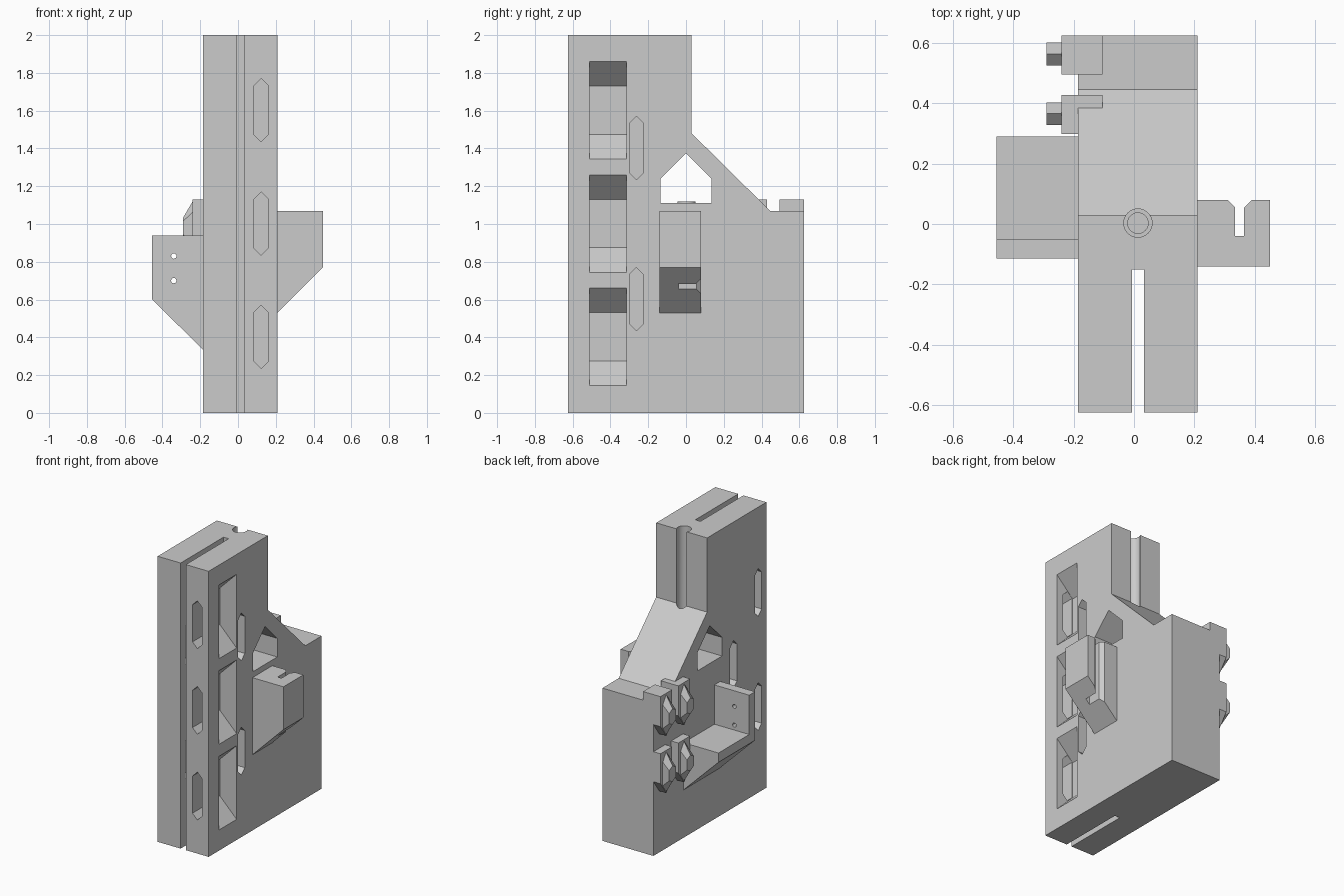
import bpy, bmesh, math
from mathutils import Vector

if "Cube" in bpy.data.objects:
    bpy.data.objects.remove(bpy.data.objects["Cube"])

grey = bpy.data.materials.new("light_grey")
grey.diffuse_color = (0.6, 0.6, 0.6, 1)
grey.use_nodes = True
grey.node_tree.nodes["Principled BSDF"].inputs["Base Color"].default_value = grey.diffuse_color


def finish(name, bm):
    bmesh.ops.recalc_face_normals(bm, faces=bm.faces[:])
    me = bpy.data.meshes.new(name)
    bm.to_mesh(me)
    bm.free()
    me.materials.append(grey)
    ob = bpy.data.objects.new(name, me)
    bpy.context.collection.objects.link(ob)
    return ob


def prism(name, pts, axis, lo, hi):
    """Extrude a 2D outline along an axis; the outline uses the other two axes in x, y, z order."""
    place = {"x": lambda a, b, t: (t, a, b),
             "y": lambda a, b, t: (a, t, b),
             "z": lambda a, b, t: (a, b, t)}[axis]
    bm = bmesh.new()
    face = bm.faces.new([bm.verts.new(place(a, b, lo)) for a, b in pts])
    ext = bmesh.ops.extrude_face_region(bm, geom=[face])
    moved = [v for v in ext["geom"] if isinstance(v, bmesh.types.BMVert)]
    bmesh.ops.translate(bm, verts=moved, vec=Vector(place(0, 0, hi - lo)))
    return finish(name, bm)


def rect(a0, a1, b0, b1):
    return [(a0, b0), (a1, b0), (a1, b1), (a0, b1)]


def circle(a, b, r, n=32):
    return [(a + r * math.cos(2 * math.pi * i / n), b + r * math.sin(2 * math.pi * i / n))
            for i in range(n)]


def long_hex(c, z, hw=0.0375, hh=0.1675, tip=0.0375):
    """Upright slot outline with pointed ends."""
    return [(c, z - hh), (c + hw, z - hh + tip), (c + hw, z + hh - tip),
            (c, z + hh), (c - hw, z + hh - tip), (c - hw, z - hh + tip)]


def combine(ob, other, op="DIFFERENCE"):
    mod = ob.modifiers.new("cut", "BOOLEAN")
    mod.operation = op
    mod.solver = "EXACT"
    mod.object = other
    bpy.context.view_layer.objects.active = ob
    bpy.ops.object.modifier_apply(modifier=mod.name)
    bpy.data.objects.remove(other, do_unlink=True)


# Main body
body = prism("body", [(-0.625, 0), (0.625, 0), (0.625, 1.07), (0.445, 1.07),
                      (0.03, 1.48), (0.03, 2), (-0.625, 2)], "x", -0.185, 0.21)

# Full-height front slit and pointed through window
combine(body, prism("slit", rect(-0.007, 0.033, -0.7, -0.15), "z", -0.1, 2.1))
combine(body, prism("window", [(-0.135, 1.11), (0.135, 1.11), (0.135, 1.24),
                               (0, 1.375), (-0.135, 1.24)], "x", -0.3, 0.3))

# Rod bore from the top, with its narrower end below the window
combine(body, prism("bore", circle(0.013, 0.003, 0.047), "z", 1.25, 2.1))
combine(body, prism("lower_bore", circle(0.013, 0.003, 0.034), "z", 0.9, 1.2))

# Sloped side pockets, each with a front opening
for z in (0.4025, 1.0025, 1.6025):
    combine(body, prism("pocket", [(0.08, z - 0.128), (0.08, z + 0.128),
                                   (0.22, z + 0.268), (0.22, z - 0.268)], "y", -0.51, -0.315))
    combine(body, prism("front_opening", long_hex(0.1225, z), "y", -0.7, -0.45))

# Staggered strap slots opening into the slit
for z in (0.6025, 1.4025):
    combine(body, prism("right_slot", long_hex(-0.2625, z), "x", 0.015, 0.3))
    combine(body, prism("left_slot", long_hex(-0.535, z), "x", -0.3, 0.01))
combine(body, prism("left_middle_slot", long_hex(-0.2625, 1.0025), "x", -0.3, 0.01))

# Raised rim around the lower bore
rim = prism("bore_rim", circle(0.013, 0.003, 0.047), "z", 1.105, 1.12)
combine(rim, prism("rim_hole", circle(0.013, 0.003, 0.034), "z", 1.0, 1.2))

# Right bracket with a flared cable notch
right = prism("right_bracket", [(0.2, 1.07), (0.45, 1.07), (0.45, 0.77), (0.21, 0.53),
                                (0.2, 0.53)], "y", -0.14, 0.08)
combine(right, prism("notch", [(0.335, -0.04), (0.365, -0.04), (0.365, 0.055), (0.40, 0.09),
                               (0.30, 0.09), (0.335, 0.055)], "z", 0.4, 1.2))

# Left bracket: drilled upright plate and a shelf on a sloped underside
left = prism("left_bracket", [(-0.455, 0.94), (-0.18, 0.94), (-0.18, 0.335), (-0.185, 0.335),
                              (-0.455, 0.6)], "y", -0.115, 0.29)
combine(left, prism("shelf_space", rect(-0.6, -0.1825, 0.665, 1.1), "y", -0.05, 0.5))
for z in (0.70, 0.83):
    combine(left, prism("screw_hole", circle(-0.34, z, 0.014, 16), "y", -0.3, 0.1))


# Four clips on the left rear
def clip(y, z):
    prism("clip_mount", [(y - 0.065, z + 0.15), (y - 0.065, z - 0.06), (y, z - 0.15),
                         (y + 0.065, z - 0.06), (y + 0.065, z + 0.15)], "x", -0.24, -0.105)
    bm = bmesh.new()
    inner = [bm.verts.new((-0.235, a, b)) for a, b in long_hex(y + 0.003, z, 0.0375, 0.148, 0.06)]
    outer = [bm.verts.new((-0.29, a, b)) for a, b in long_hex(y + 0.003, z, 0.0375, 0.055, 0.02)]
    bm.faces.new(inner)
    bm.faces.new(outer)
    for i in range(6):
        j = (i + 1) % 6
        bm.faces.new((inner[i], inner[j], outer[j], outer[i]))
    finish("clip_lug", bm)


for y in (0.56, 0.3625):
    for z in (0.98, 0.58):
        clip(y, z)

# Smooth only the round bores
for ob in (body, rim, left):
    bpy.ops.object.select_all(action="DESELECT")
    ob.select_set(True)
    bpy.context.view_layer.objects.active = ob
    bpy.ops.object.shade_smooth_by_angle(angle=math.radians(30))
